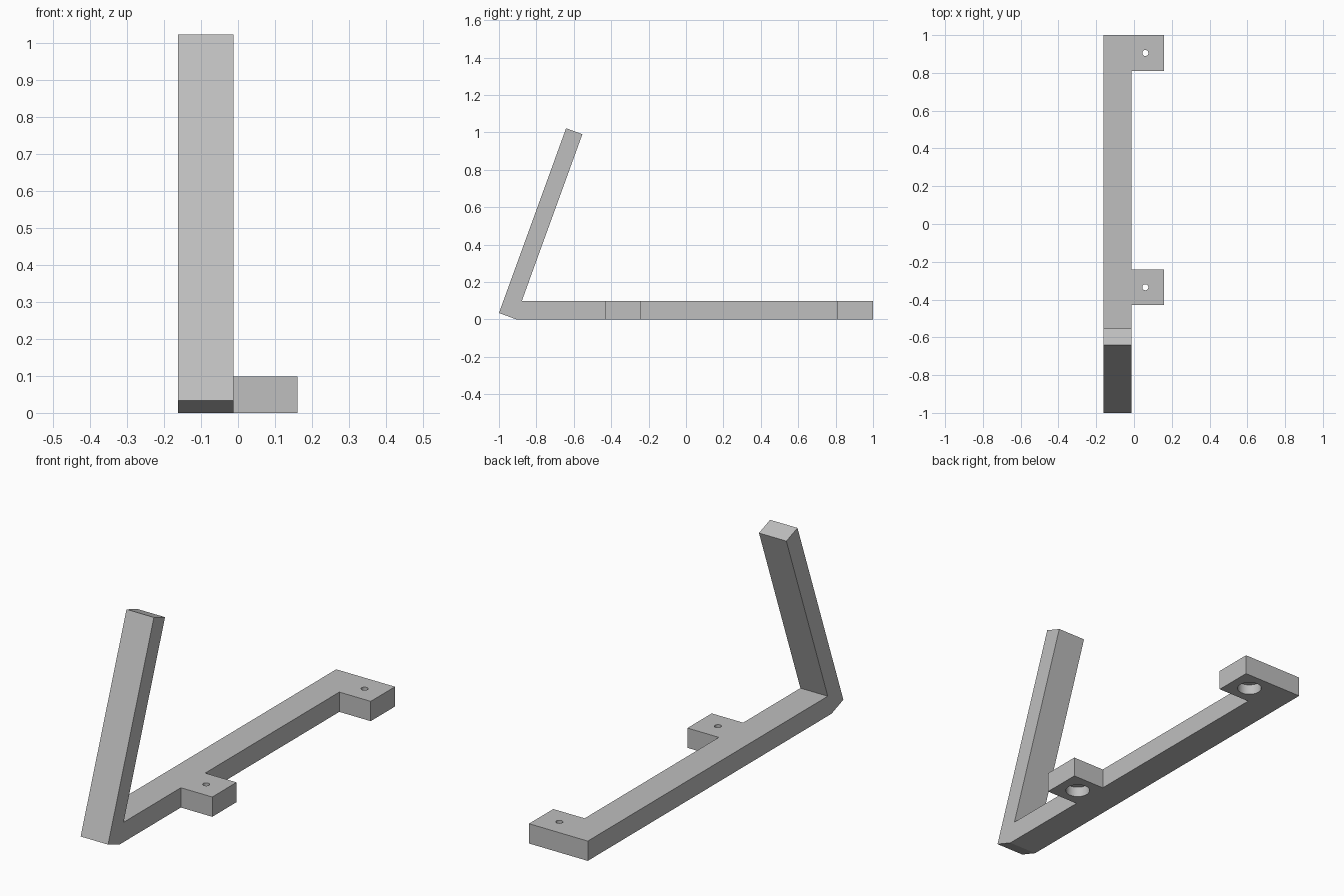
import bpy
import bmesh
from mathutils import Vector
from math import radians

cube = bpy.data.objects.get("Cube")
if cube:
    bpy.data.objects.remove(cube, do_unlink=True)

GREY = (0.52, 0.52, 0.52, 1.0)
mat = bpy.data.materials.new("plain grey")
mat.use_nodes = True
mat.diffuse_color = GREY
mat.node_tree.nodes["Principled BSDF"].inputs["Base Color"].default_value = GREY

THICK = 0.098                        # height of the foot
LEFT, INNER, RIGHT = -0.162, -0.012, 0.16
TAB_CENTRES = (0.905, -0.335)
TAB_HALF = 0.095
HOLE_X = 0.06


def prism(name, points, direction):
    """Extrude a closed outline along a direction into a solid."""
    bm = bmesh.new()
    face = bm.faces.new([bm.verts.new(p) for p in points])
    out = bmesh.ops.extrude_face_region(bm, geom=[face])
    moved = [v for v in out["geom"] if isinstance(v, bmesh.types.BMVert)]
    bmesh.ops.translate(bm, verts=moved, vec=Vector(direction))
    bmesh.ops.recalc_face_normals(bm, faces=bm.faces)
    mesh = bpy.data.meshes.new(name)
    bm.to_mesh(mesh)
    bm.free()
    mesh.materials.append(mat)
    obj = bpy.data.objects.new(name, mesh)
    bpy.context.collection.objects.link(obj)
    return obj


def combine(target, tool, operation):
    """Apply a boolean and discard the tool."""
    bpy.context.view_layer.objects.active = target
    mod = target.modifiers.new(operation.lower(), "BOOLEAN")
    mod.operation = operation
    mod.solver = "EXACT"
    mod.object = tool
    bpy.ops.object.modifier_apply(modifier=mod.name)
    bpy.data.objects.remove(tool, do_unlink=True)


def drill(target, y, radius, bottom, top):
    bpy.ops.mesh.primitive_cylinder_add(
        vertices=48, radius=radius, depth=top - bottom,
        location=(HOLE_X, y, (top + bottom) / 2))
    cutter = bpy.context.object
    cutter.hide_render = True
    cutter.data.materials.append(mat)
    combine(target, cutter, "DIFFERENCE")


# Bent bar: long foot with a leaning arm
side = [(-0.907, 0), (-1, 0.034), (-0.641, 1.022), (-0.554, 0.99),
        (-0.878, THICK), (1, THICK), (1, 0)]
bracket = prism("bent_bracket", [(LEFT, y, z) for y, z in side],
                (INNER - LEFT, 0, 0))

# Mounting tabs with a screw hole and a wide recess underneath
for y in TAB_CENTRES:
    a, b = y - TAB_HALF, y + TAB_HALF
    x0 = INNER - 0.05
    tab = prism("mounting_tab",
                [(x0, a, 0), (RIGHT, a, 0), (RIGHT, b, 0), (x0, b, 0)],
                (0, 0, THICK))
    combine(bracket, tab, "UNION")
for y in TAB_CENTRES:
    drill(bracket, y, 0.055, -0.05, 0.05)
    drill(bracket, y, 0.016, -0.05, 0.15)

# Smooth hole walls, crisp edges
bpy.ops.object.select_all(action="DESELECT")
bracket.select_set(True)
bpy.context.view_layer.objects.active = bracket
bpy.ops.object.shade_smooth_by_angle(angle=radians(15))
